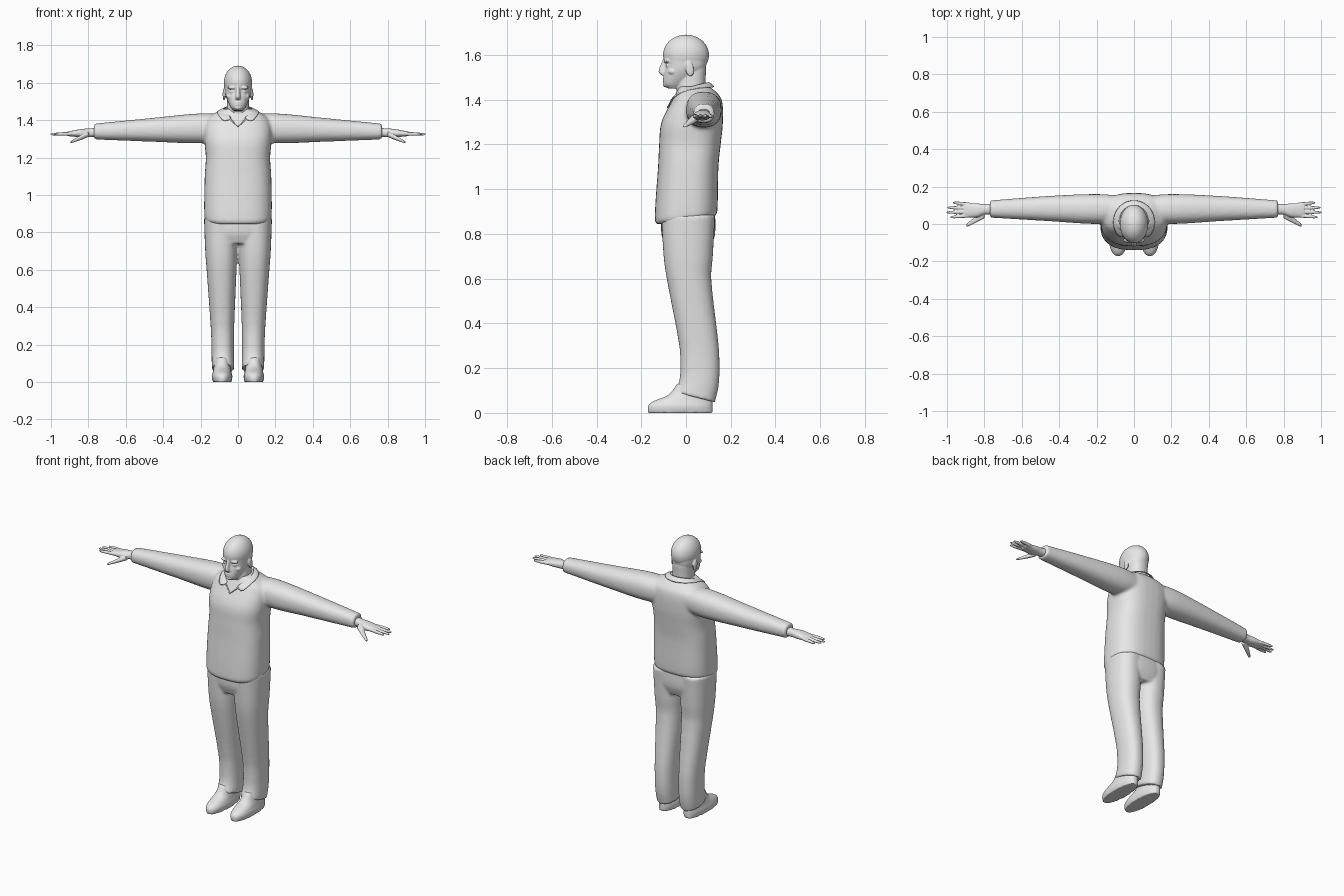
import bpy, bmesh, math
from mathutils import Matrix

if "Cube" in bpy.data.objects:
    bpy.data.objects.remove(bpy.data.objects["Cube"], do_unlink=True)

colour = (0.8, 0.8, 0.8, 1)
grey = bpy.data.materials.new("plain_grey")
grey.use_nodes = True
grey.diffuse_color = colour
grey.node_tree.nodes["Principled BSDF"].inputs["Base Color"].default_value = colour


def resample(rows, steps=5):
    """Smooth the sections along their position with Hermite curves."""
    slopes = [[(b - a) / (high[0] - low[0]) for a, b in zip(low, high)]
              for low, high in zip(rows[:1] + rows[:-1], rows[1:] + rows[-1:])]
    smooth = []
    for start, end, slope_a, slope_b in zip(rows, rows[1:], slopes, slopes[1:]):
        length = end[0] - start[0]
        for step in range(steps):
            t = step / steps
            s = 1 - t
            smooth.append([s * s * (1 + 2 * t) * a + t * t * (1 + 2 * s) * b
                           + length * t * s * (s * ma - t * mb)
                           for a, b, ma, mb in zip(start, end, slope_a, slope_b)])
    return smooth + [rows[-1]]


def loft(bm, rows, axis="z", middle=0, slope=0, hem=0, power=2.3, count=36):
    """Closed tube from rows of position, y front, y back and half width.
    The middle drifts with slope; hem tilts the first sections."""
    rings = []
    first = rows[0][0]
    for position, front, back, half in resample(rows):
        centre = middle + slope * (position - first)
        tilt = hem * max(0, 1 - 6 * (position - first))
        ring = []
        for k in range(count):
            angle = math.tau * k / count
            c, s = math.cos(angle), math.sin(angle)
            across = centre + half * math.copysign(abs(c) ** (2 / power), c)
            depth = math.copysign(abs(s) ** (2 / power), s)
            y = (front + back + (back - front) * depth) / 2
            point = (across, y, position + tilt * y) if axis == "z" else (position, y, across)
            ring.append(bm.verts.new(point))
        rings.append(ring)
    for lower, upper in zip(rings, rings[1:]):
        for k in range(count):
            following = (k + 1) % count
            bm.faces.new((lower[k], lower[following], upper[following], upper[k]))
    bm.faces.new(rings[0])
    bm.faces.new(rings[-1])


def ball(bm, centre, radii, lean=0):
    matrix = (Matrix.Translation(centre) @ Matrix.Rotation(lean, 4, "X")
              @ Matrix.Diagonal((*radii, 1)))
    bmesh.ops.create_uvsphere(bm, u_segments=32, v_segments=20, radius=1, matrix=matrix)


def finish(name, bm, voxel=None, soften=0):
    """Make the object, mirror it, and fuse its overlapping volumes."""
    bmesh.ops.recalc_face_normals(bm, faces=bm.faces[:])
    for face in bm.faces:
        face.smooth = True
    mesh = bpy.data.meshes.new(name)
    bm.to_mesh(mesh)
    bm.free()
    mesh.materials.append(grey)
    obj = bpy.data.objects.new(name, mesh)
    bpy.context.scene.collection.objects.link(obj)
    mirror = obj.modifiers.new("mirror", "MIRROR")
    mirror.use_mirror_merge = voxel is None
    if voxel:
        fuse = obj.modifiers.new("fuse", "REMESH")
        fuse.mode = "VOXEL"
        fuse.voxel_size = voxel
        fuse.use_smooth_shade = True
        relax = obj.modifiers.new("soften", "SMOOTH")
        relax.iterations = soften
    return obj


# Sweater: torso and sleeves
bm = bmesh.new()
loft(bm, [(.86, -.13, .13, .17), (.88, -.14, .14, .18), (1.1, -.125, .145, .178),
          (1.2, -.12, .155, .172), (1.3, -.11, .165, .18), (1.4, -.06, .16, .17),
          (1.44, -.04, .13, .12), (1.46, -.03, .1, .08)], hem=.14, power=2.6)
loft(bm, [(.06, .01, .15, .07), (.2, 0, .16, .08), (.45, .015, .15, .064),
          (.77, .034, .126, .042)], axis="x", middle=1.36, slope=-.03)
finish("sweater", bm, voxel=.009, soften=5)

# Trousers: hips and legs
bm = bmesh.new()
loft(bm, [(.74, -.09, .11, .15), (.8, -.11, .13, .17), (.9, -.11, .13, .17)], power=2.6)
loft(bm, [(.08, -.05, .13, .06), (.14, -.03, .145, .06), (.2, -.025, .15, .06),
          (.3, -.03, .146, .063), (.6, -.086, .113, .08), (.7, -.1, .12, .086),
          (.88, -.11, .13, .09)], middle=.08, slope=.015, hem=-.25)
finish("trousers", bm, voxel=.008, soften=4)

# Shoes
bm = bmesh.new()
loft(bm, [(0, -.17, .12, .05), (.03, -.17, .12, .055), (.05, -.15, .12, .05),
          (.08, -.08, .12, .045), (.13, -.04, .1, .04)], middle=.085)
finish("shoes", bm, voxel=.006, soften=2)

# Hands: palm, thumb and fingers
bm = bmesh.new()
loft(bm, [(.74, .05, .11, .025), (.8, .05, .106, .023), (.84, .036, .11, .022),
          (.91, .036, .112, .012)], axis="x", middle=1.335, slope=-.05)
loft(bm, [(.8, .03, .07, .015), (.84, .01, .045, .013), (.895, -.017, .002, .006)],
     axis="x", middle=1.325, slope=-.46)
for finger in range(4):
    root = .045 + .02 * finger
    tip = 1.003 - .012 * (finger - 1.3) ** 2
    rows = []
    for t in (0, .4, .8, 1):
        y = root + .006 * t * (finger - 1.5)
        radius = .0095 - .005 * t ** 4
        rows.append((.88 + (tip - .88) * t, y - radius, y + radius, radius))
    loft(bm, rows, axis="x", middle=1.328, slope=-.03)
finish("hands", bm, voxel=.0035, soften=2)

# Head: skull, jaw, neck and nose
bm = bmesh.new()
ball(bm, (0, 0, 1.6), (.076, .103, .091))
loft(bm, [(1.45, -.08, -.03, .025), (1.47, -.1, 0, .04), (1.52, -.098, .07, .063),
          (1.55, -.092, .09, .07), (1.6, -.096, .09, .072)])
loft(bm, [(1.38, -.03, .1, .07), (1.45, -.043, .087, .06), (1.54, -.03, .09, .057)])
loft(bm, [(1.51, -.11, -.07, .016), (1.525, -.123, -.07, .014), (1.58, -.104, -.07, .008)])
# Lips, chin, brow, eye, cheek and ear
for z in (1.482, 1.494):
    ball(bm, (0, -.093, z), (.022, .012, .006))
ball(bm, (0, -.088, 1.467), (.022, .015, .012))
ball(bm, (.031, -.086, 1.573), (.026, .014, .008))
ball(bm, (.031, -.077, 1.552), (.014, .013, .009))
ball(bm, (.044, -.06, 1.526), (.018, .02, .014))
ball(bm, (.075, .016, 1.537), (.007, .019, .034), lean=.2)
finish("head", bm, voxel=.0042, soften=2)

# Folded shirt collar, swept from the nape to the front points
bm = bmesh.new()
previous = None
segments = 8
for k in range(segments + 1):
    t = k / segments
    inner, outer = math.pi * .9 * t, math.pi * .77 * t
    top = bm.verts.new((.075 * math.sin(inner), .02 + .08 * math.cos(inner), 1.48 - .07 * t ** 2))
    low = bm.verts.new((.115 * math.sin(outer), .01 + .12 * math.cos(outer), 1.455 - .07 * t ** 4))
    if previous:
        bm.faces.new((*previous, low, top))
    previous = (top, low)
collar = finish("shirt_collar", bm)
cloth = collar.modifiers.new("thickness", "SOLIDIFY")
cloth.thickness = .008
cloth.offset = 0
collar.modifiers.new("soften", "SUBSURF").levels = 1

# V-shaped neckline edge
curve = bpy.data.curves.new("neckline", "CURVE")
curve.dimensions = "3D"
curve.bevel_depth = .004
curve.materials.append(grey)
spline = curve.splines.new("POLY")
spline.points.add(2)
for point, side in zip(spline.points, (-1, 0, 1)):
    drop = 1 - abs(side)
    point.co = (.045 * side, -.058 - .023 * drop, 1.408 - .042 * drop, 1)
bpy.context.scene.collection.objects.link(bpy.data.objects.new("neckline", curve))
